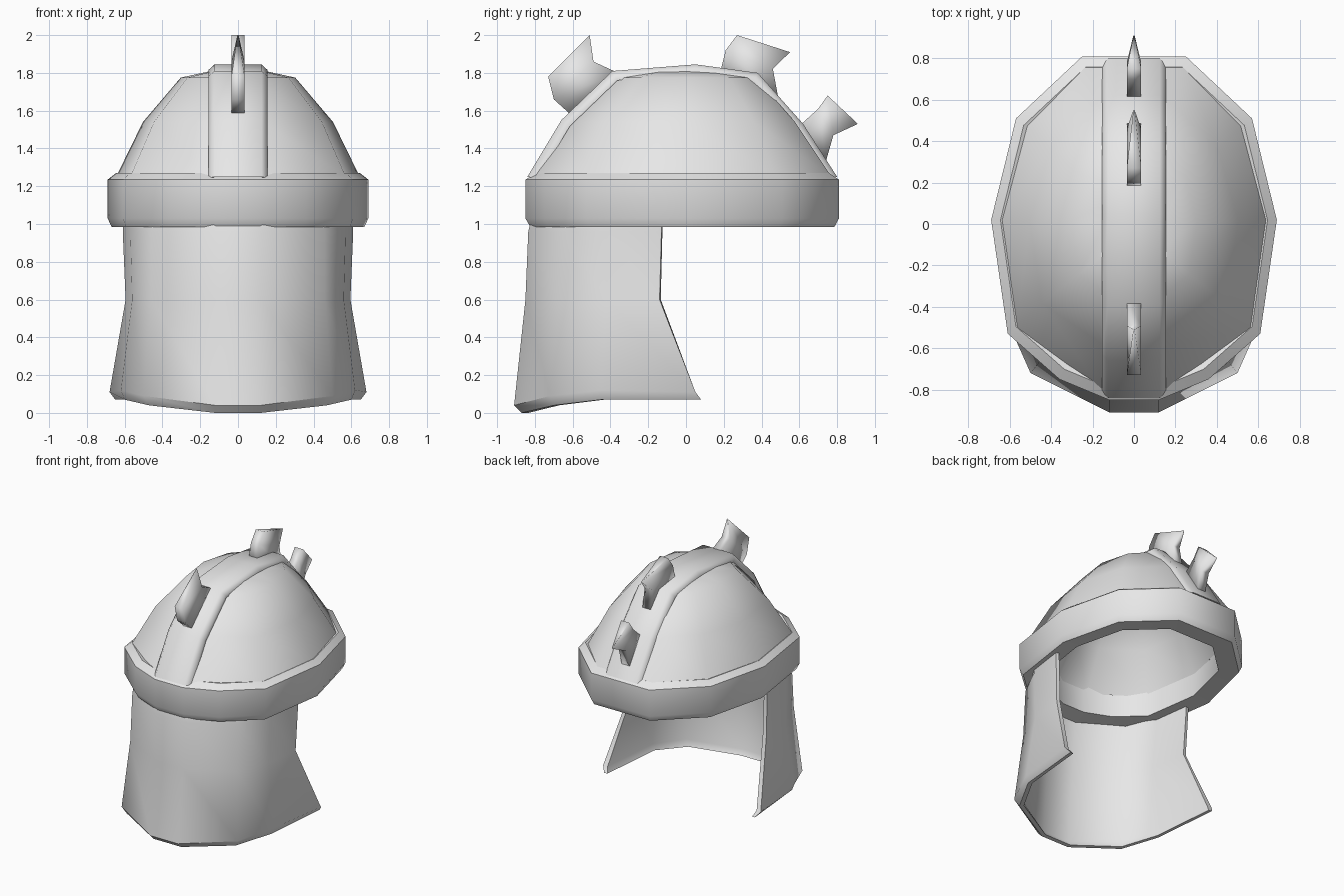
import bpy, bmesh, math

cube = bpy.data.objects.get("Cube")
if cube:
    bpy.data.objects.remove(cube, do_unlink=True)

GRAY = (0.8, 0.8, 0.8, 1.0)
steel = bpy.data.materials.new("plain_gray")
steel.use_nodes = True
steel.diffuse_color = GRAY
steel.node_tree.nodes["Principled BSDF"].inputs["Base Color"].default_value = GRAY


def loft(name, rings, loop=False, angle=50):
    """Skin closed rings of equal length; end caps are strips between opposite points."""
    bm = bmesh.new()
    rows = [[bm.verts.new(p) for p in ring] for ring in rings]
    n = len(rows[0])
    pairs = list(zip(rows, rows[1:]))
    if loop:
        pairs.append((rows[-1], rows[0]))
    for a, b in pairs:
        for i in range(n):
            j = (i + 1) % n
            bm.faces.new((a[i], a[j], b[j], b[i]))
    if not loop:
        for row in (rows[0], rows[-1]):
            for k in range(n // 2 - 1):
                bm.faces.new((row[k], row[k + 1], row[n - 2 - k], row[n - 1 - k]))
    bmesh.ops.recalc_face_normals(bm, faces=bm.faces)
    mesh = bpy.data.meshes.new(name)
    bm.to_mesh(mesh)
    bm.free()
    mesh.materials.append(steel)
    obj = bpy.data.objects.new(name, mesh)
    bpy.context.collection.objects.link(obj)
    bpy.ops.object.select_all(action="DESELECT")
    obj.select_set(True)
    bpy.context.view_layer.objects.active = obj
    bpy.ops.object.shade_smooth_by_angle(angle=math.radians(angle))


def oval(half, sx, sy, z):
    """Mirror a half outline across x and place it at a height."""
    right = [(x * sx, y * sy, z) for x, y in half]
    return right + [(-x, y, h) for x, y, h in reversed(right)]


# Dome: shrinking ten-sided rings, outer skin then a thick inner skin
dome_half = [(0.16, -0.80), (0.57, -0.51), (0.645, 0.02), (0.52, 0.48), (0.24, 0.77)]
outer_skin = [(0.22, 0.25, 1.81), (0.47, 0.48, 1.775), (0.78, 0.75, 1.54), (1.0, 1.0, 1.25)]
inner_skin = [(sx * 0.85, sy * 0.85, z - 0.08) for sx, sy, z in reversed(outer_skin)]
loft("dome", [oval(dome_half, *r) for r in outer_skin + inner_skin], angle=60)

# Brim: a thick band running round the dome, with a broad flat underside
brim_half = [(0.12, -0.85), (0.36, -0.75), (0.61, -0.53), (0.69, 0.02), (0.57, 0.51),
             (0.25, 0.81)]
loft("brim", [oval(brim_half, s, s, z) for s, z in (
    (1.0, 1.03), (1.0, 1.235), (0.935, 1.27), (0.79, 1.23), (0.78, 1.0), (0.97, 0.985))],
    loop=True)

# Ridge: a rounded strip over the dome from front to back
ridge_path = [(-0.84, 1.25), (-0.66, 1.55), (-0.39, 1.81), (0.05, 1.845),
              (0.38, 1.80), (0.62, 1.53), (0.80, 1.25)]
BASE = 1.1


def ridge_ring(y, z):
    section = [(-0.155, 0.93), (-0.155, 0.962), (-0.125, 1.0)]
    left = [(x, y * f, BASE + (z - BASE) * f) for x, f in section]
    return left + [(-x, a, b) for x, a, b in reversed(left)]


loft("ridge", [ridge_ring(y, z) for y, z in ridge_path], angle=65)

# Crest stubs: flared blades whose rear outer corner comes to a point
HALF = 0.035
stubs = {
    "front_crest_stub": [((-0.60, 1.57), (-0.36, 1.80)), ((-0.70, 1.66), (-0.49, 1.86)),
                         ((-0.73, 1.78), (-0.51, 2.0))],
    "top_crest_stub": [((0.18, 1.80), (0.49, 1.66)), ((0.21, 1.92), (0.46, 1.82)),
                       ((0.27, 2.0), (0.55, 1.91))],
    "rear_crest_stub": [((0.60, 1.52), (0.74, 1.33)), ((0.70, 1.61), (0.78, 1.47)),
                        ((0.75, 1.68), (0.91, 1.53))],
}
for name, sections in stubs.items():
    rings = []
    for k, (a, b) in enumerate(sections):
        w = 0.003 if k == len(sections) - 1 else HALF
        rings.append([(-HALF, *a), (-w, *b), (w, *b), (HALF, *a)])
    loft(name, rings, angle=100)

# Neck guard: a curved flaring sheet hanging below the brim, bevelled at the hem
guard_rows = [
    [(0.13, -0.815, 1.04), (0.44, -0.62, 1.04), (0.57, -0.42, 1.04), (0.61, -0.13, 1.04)],
    [(0.13, -0.835, 0.96), (0.46, -0.645, 0.96), (0.57, -0.42, 0.96), (0.61, -0.13, 0.96)],
    [(0.12, -0.85, 0.6), (0.46, -0.67, 0.6), (0.56, -0.42, 0.6), (0.595, -0.14, 0.6)],
    [(0.12, -0.91, 0.04), (0.50, -0.72, 0.09), (0.62, -0.45, 0.12), (0.68, 0.05, 0.11)],
    [(0.12, -0.87, 0.0), (0.47, -0.70, 0.04), (0.60, -0.45, 0.07), (0.65, 0.08, 0.07)],
]


def guard_ring(half, inner):
    outer = [(-x, y, z) for x, y, z in reversed(half)] + half
    return outer + [(x * inner, y * inner, z) for x, y, z in reversed(outer)]


loft("neck_guard", [guard_ring(row, f) for row, f in
                    zip(guard_rows, (0.96, 0.96, 0.955, 0.945, 0.96))], angle=40)
